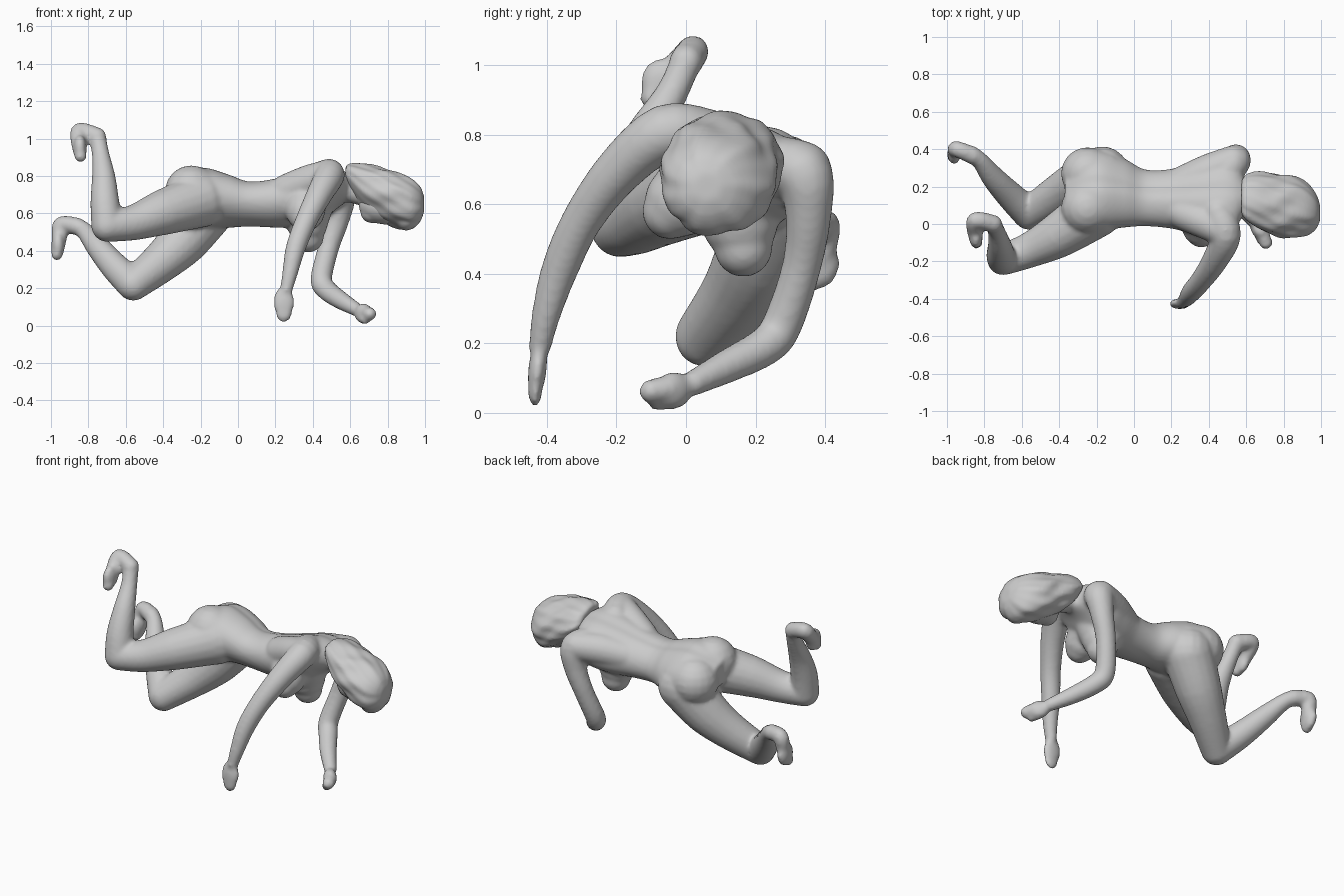
import bpy, bmesh, math
from mathutils import Vector, Euler


def spline(points, steps):
    """Catmull-Rom through rows of numbers."""
    P = [points[0]] + list(points) + [points[-1]]
    out = []
    for i in range(1, len(P) - 2):
        for s in range(steps):
            t = s / steps
            out.append([0.5 * (2 * b + (c - a) * t + (2 * a - 5 * b + 4 * c - d) * t * t
                               + (3 * b - a - 3 * c + d) * t ** 3)
                        for a, b, c, d in zip(P[i - 1], P[i], P[i + 1], P[i + 2])])
    out.append(list(points[-1]))
    return out


def skin(bm, rings):
    """Close a stack of equal rings into a solid."""
    rows = [[bm.verts.new(p) for p in ring] for ring in rings]
    n = len(rows[0])
    for r, q in zip(rows, rows[1:]):
        for k in range(n):
            bm.faces.new((r[k], r[(k + 1) % n], q[(k + 1) % n], q[k]))
    bm.faces.new(rows[0][::-1])
    bm.faces.new(rows[-1])


def ball(bm, c, size, rot=(0, 0, 0), n=18):
    e = Euler([math.radians(a) for a in rot]).to_matrix()
    rings = []
    for j in range(n // 2 + 1):
        b = 0.05 + (math.pi - 0.1) * j / (n // 2)
        rings.append([Vector(c) + e @ Vector((size[0] * math.sin(b) * math.cos(2 * math.pi * k / n),
                                              size[1] * math.sin(b) * math.sin(2 * math.pi * k / n),
                                              size[2] * math.cos(b))) for k in range(n)])
    skin(bm, rings)


def limb(bm, points, steps=5, n=18):
    """Rounded limb: rows of x, y, z, radius."""
    path = spline(points, steps)
    pos = [Vector(p[:3]) for p in path]
    rings, side = [], None
    for i, p in enumerate(path):
        t = (pos[min(i + 1, len(pos) - 1)] - pos[max(i - 1, 0)]).normalized()
        side = t.orthogonal() if side is None else side - t * side.dot(t)
        side.normalize()
        up = t.cross(side)
        rings.append([pos[i] + p[3] * (side * math.cos(2 * math.pi * k / n)
                                       + up * math.sin(2 * math.pi * k / n)) for k in range(n)])
    skin(bm, rings)
    for x, y, z, r in points:
        ball(bm, (x, y, z), (r, r, r))


def loft(bm, sections, tilt, shape, n=64, steps=6):
    """Tilted ovals along x: rows of x, y, z, half width, half depth."""
    ca, sa = math.cos(tilt), math.sin(tilt)
    rings = []
    for x, y, z, w, d in spline(sections, steps):
        ring = []
        for k in range(n):
            a = 2 * math.pi * k / n
            f = shape(a, x)
            u, v = w * f * math.cos(a), d * f * math.sin(a)
            ring.append((x, y + u * ca - v * sa, z + u * sa + v * ca))
        rings.append(ring)
    skin(bm, rings)


def finish(bm, name, voxel, smooth):
    bmesh.ops.recalc_face_normals(bm, faces=bm.faces[:])
    me = bpy.data.meshes.new(name)
    bm.to_mesh(me)
    bm.free()
    ob = bpy.data.objects.new(name, me)
    bpy.context.collection.objects.link(ob)
    m = ob.modifiers.new("fuse", 'REMESH')
    m.mode, m.voxel_size, m.use_smooth_shade = 'VOXEL', voxel, True
    s = ob.modifiers.new("soften", 'SMOOTH')
    s.factor, s.iterations = 0.5, smooth
    return ob


TILT = math.radians(-16)
body = bmesh.new()

# torso with a shallow spine groove
loft(body, [(-0.37, .16, .70, .10, .07), (-0.28, .18, .69, .195, .13), (-0.18, .18, .68, .215, .16),
            (-0.05, .165, .665, .187, .138), (0.06, .14, .65, .154, .117), (0.20, .135, .655, .162, .128),
            (0.33, .14, .675, .20, .142), (0.45, .15, .705, .225, .135), (0.53, .155, .735, .19, .10),
            (0.59, .15, .74, .10, .07)], TILT,
     lambda a, x: 1 - 0.06 * math.exp(-((a - math.pi / 2) / 0.16) ** 2))
# buttocks, flowing forward into the hips
limb(body, [(-0.25, .085, .715, .142), (-0.17, .10, .69, .135)], n=28)
limb(body, [(-0.25, .27, .66, .142), (-0.17, .255, .655, .135)], n=28)
# breasts
limb(body, [(0.36, .03, .65, .115), (0.36, -.015, .61, .105), (0.36, -.045, .58, .082)], n=28)
limb(body, [(0.38, .14, .63, .125), (0.37, .155, .55, .112), (0.375, .165, .475, .085)], n=28)
# shoulder blades
limb(body, [(0.26, .22, .665, .09), (0.40, .28, .69, .095), (0.53, .335, .695, .086)])
limb(body, [(0.26, .06, .72, .09), (0.38, .01, .77, .09), (0.48, -.04, .805, .082)])
# neck
limb(body, [(0.48, .15, .74, .09), (0.58, .14, .735, .075), (0.70, .11, .70, .07)])
# near arm, straight down
limb(body, [(0.45, .06, .79, .085), (0.49, -.06, .805, .082), (0.435, -.19, .70, .070),
            (0.365, -.295, .56, .059), (0.31, -.36, .42, .054), (0.28, -.40, .29, .043),
            (0.258, -.42, .19, .033)])
ball(body, (0.245, -.427, .125), (.058, .027, .085), (-6, 0, 0))
ball(body, (0.245, -.434, .068), (.045, .021, .052))
# far arm, bent at the elbow
limb(body, [(0.46, .24, .71, .085), (0.54, .335, .69, .085), (0.53, .352, .57, .067),
            (0.485, .332, .42, .057), (0.445, .275, .25, .058), (0.475, .225, .19, .056),
            (0.55, .12, .135, .049), (0.635, .02, .085, .037)])
ball(body, (0.67, -.035, .065), (.06, .04, .055), (0, 0, 130))
limb(body, [(0.685, -.05, .07, .038), (0.705, -.10, .062, .036)])
limb(body, [(0.665, -.03, .045, .034), (0.68, -.085, .032, .026)])
# near leg: thigh, raised calf, foot
limb(body, [(-0.20, .075, .67, .147), (-0.40, -.058, .605, .122), (-0.56, -.14, .55, .095),
            (-0.70, -.19, .532, .085)])
limb(body, [(-0.70, -.19, .532, .085), (-0.712, -.165, .66, .078), (-0.718, -.115, .79, .064),
            (-0.735, -.04, .92, .047), (-0.752, 0, 1.01, .046)])
limb(body, [(-0.752, 0, 1.01, .049), (-0.845, .02, 1.04, .046), (-0.85, -.035, .98, .044),
            (-0.842, -.10, .905, .033)])
ball(body, (-.845, -.07, .95), (.036, .062, .07))
# far leg: thigh, calf, foot
limb(body, [(-0.17, .27, .61, .147), (-0.29, .215, .455, .132), (-0.41, .15, .34, .110),
            (-0.56, .055, .22, .088)])
limb(body, [(-0.56, .055, .22, .088), (-0.655, .145, .31, .077), (-0.75, .245, .42, .063),
            (-0.82, .335, .505, .047), (-0.87, .375, .535, .045)])
limb(body, [(-0.86, .365, .53, .048), (-0.945, .40, .54, .044), (-0.955, .39, .47, .042),
            (-0.968, .36, .38, .032)])
ball(body, (-.962, .38, .43), (.036, .062, .075))
finish(body, "body", 0.011, 9)

# face looking down, with nose and chin
head = bmesh.new()
ball(head, (0.78, .09, .645), (.135, .105, .103), n=32)
ball(head, (0.715, .09, .605), (.06, .065, .057), n=24)
ball(head, (0.79, .085, .56), (.035, .02, .022))
finish(head, "face", 0.01, 4)

# wavy hair
hair = bmesh.new()
loft(hair, [(0.575, .14, .80, .09, .045), (0.60, .14, .785, .125, .075), (0.67, .125, .74, .155, .122),
            (0.77, .10, .70, .168, .143), (0.86, .09, .667, .165, .147), (0.93, .075, .65, .138, .133),
            (0.975, .065, .65, .09, .092), (0.995, .06, .65, .04, .04)], TILT,
     lambda a, x: 1 + 0.03 * math.sin(7 * a + 12 * x + 1.5 * math.sin(16 * x))
     + 0.015 * math.sin(13 * a - 22 * x), n=96)
ball(hair, (0.90, .06, .568), (.06, .08, .06))
finish(hair, "hair", 0.01, 2)
